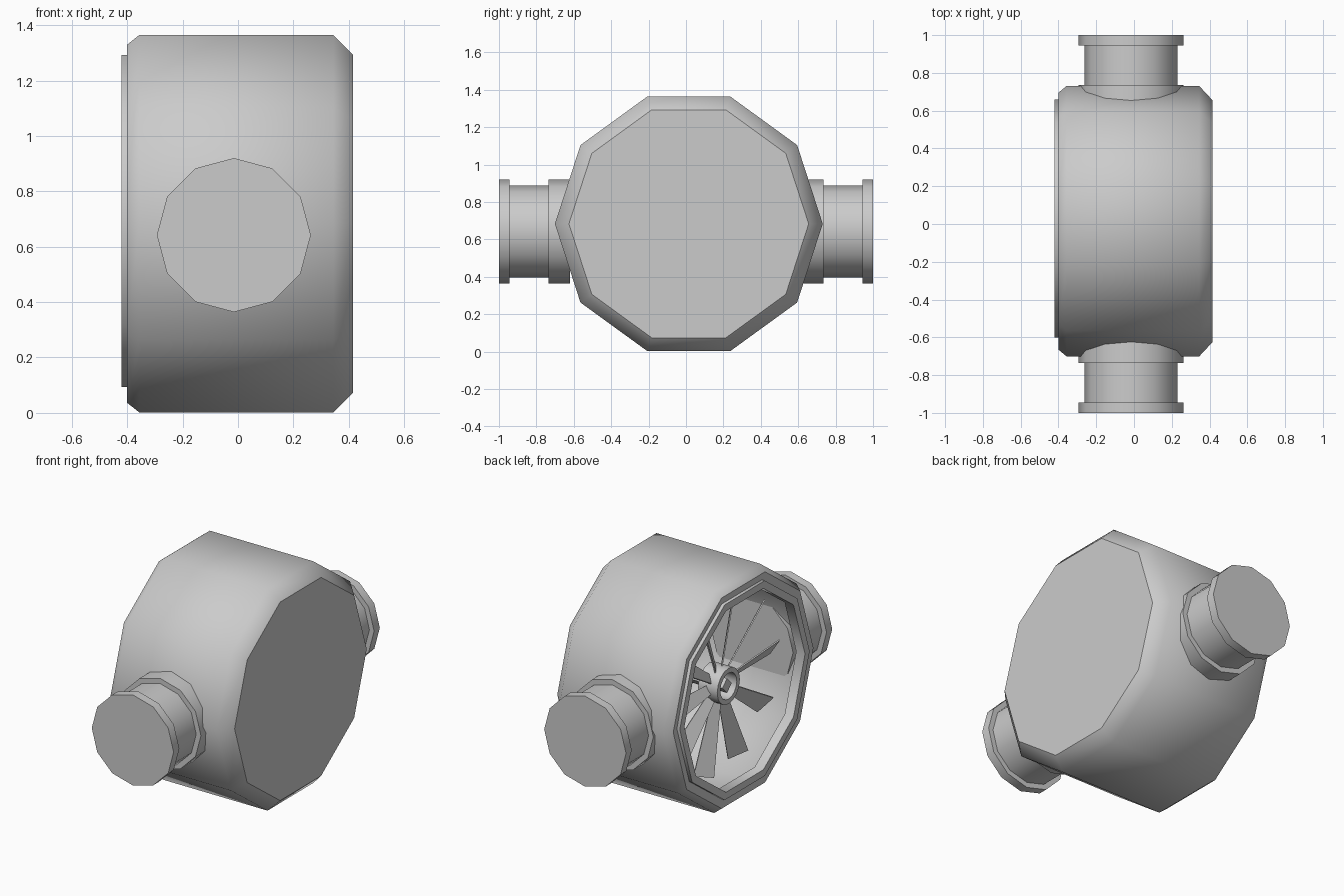
import bpy, bmesh, math
from mathutils import Vector

if "Cube" in bpy.data.objects:
    bpy.data.objects.remove(bpy.data.objects["Cube"])


def finish(name, bm):
    bmesh.ops.recalc_face_normals(bm, faces=bm.faces)
    me = bpy.data.meshes.new(name)
    bm.to_mesh(me)
    bm.free()
    ob = bpy.data.objects.new(name, me)
    bpy.context.collection.objects.link(ob)
    return ob


def lathe(name, profile, n, place, sharp, loop=False):
    """Spin (along, radius) points round an axis; sharp lists crisp rings."""
    bm = bmesh.new()
    rings = []
    for a, r in profile:
        rings.append([bm.verts.new(place(a, r * math.cos(2 * math.pi * i / n),
                                         r * math.sin(2 * math.pi * i / n)))
                      for i in range(n)])
    pairs = list(zip(rings, rings[1:]))
    if loop:
        pairs.append((rings[-1], rings[0]))
    for p, q in pairs:
        for i in range(n):
            j = (i + 1) % n
            bm.faces.new((p[i], p[j], q[j], q[i])).smooth = True
    if not loop:
        bm.faces.new(rings[0])
        bm.faces.new(rings[-1])
    for k in sharp:
        for i in range(n):
            bm.edges.get((rings[k][i], rings[k][(i + 1) % n])).smooth = False
    return finish(name, bm)


def along_x(cy, cz):
    return lambda a, u, v: (a, cy + u, cz + v)


# Hollow ten-sided housing, open on the left (-x)
body = [(0.415, 0.641), (0.345, 0.716), (-0.357, 0.716), (-0.40, 0.68),
        (-0.40, 0.61), (-0.37, 0.61), (-0.34, 0.70), (0.335, 0.70),
        (0.395, 0.63)]
lathe("housing", body, 10, along_x(0.015, 0.683), [0, 3, 4, 5, 8])

# Raised rim around the opening
rim = [(-0.42, 0.63), (-0.39, 0.63), (-0.36, 0.585), (-0.42, 0.585)]
lathe("opening_rim", rim, 10, along_x(0.03, 0.693), range(4), True)

# Flanged side pipes on the front and back
pipe = [(1.0, 0.278), (0.945, 0.278), (0.945, 0.246),
        (0.735, 0.246), (0.735, 0.278), (0.62, 0.278)]
for side, label in ((-1, "front_pipe"), (1, "back_pipe")):
    lathe(label, pipe, 12,
          lambda a, u, v, s=side: (-0.015 + u, s * a, 0.642 + v), range(6))

# Fan hub ring and square shaft
CY, CZ = 0.03, 0.69
hub = [(-0.31, 0.11), (-0.18, 0.11), (-0.18, 0.08), (-0.31, 0.08)]
lathe("fan_hub", hub, 16, along_x(CY, CZ), range(4), True)
lathe("hub_plate", [(-0.20, 0.10), (-0.185, 0.10)], 16, along_x(CY, CZ), (0, 1))
shaft = lathe("fan_shaft", [(-0.30, 0.045), (0.40, 0.045)], 4,
              along_x(CY, CZ), (0, 1))
shaft.data.shade_flat()

# Ten pitched fan blades, wider at the tip
bm = bmesh.new()
pitch = math.radians(34)
for k in range(10):
    ang = math.radians(2 + 36 * k)
    rad = Vector((0, -math.cos(ang), math.sin(ang)))
    tan = Vector((0, math.sin(ang), math.cos(ang)))
    wide = -math.sin(pitch) * Vector((1, 0, 0)) + math.cos(pitch) * tan
    nrm = math.cos(pitch) * Vector((1, 0, 0)) + math.sin(pitch) * tan
    mid = Vector((-0.245, CY, CZ))
    sides = []
    for t in (-0.004, 0.004):
        sides.append([bm.verts.new(mid + rad * r + wide * w + nrm * t)
                      for r, w in ((0.10, -0.028), (0.54, -0.062),
                                   (0.54, 0.062), (0.10, 0.028))])
    a, b = sides
    bm.faces.new(a)
    bm.faces.new(b)
    for i in range(4):
        j = (i + 1) % 4
        bm.faces.new((a[i], a[j], b[j], b[i]))
finish("fan_blades", bm)
